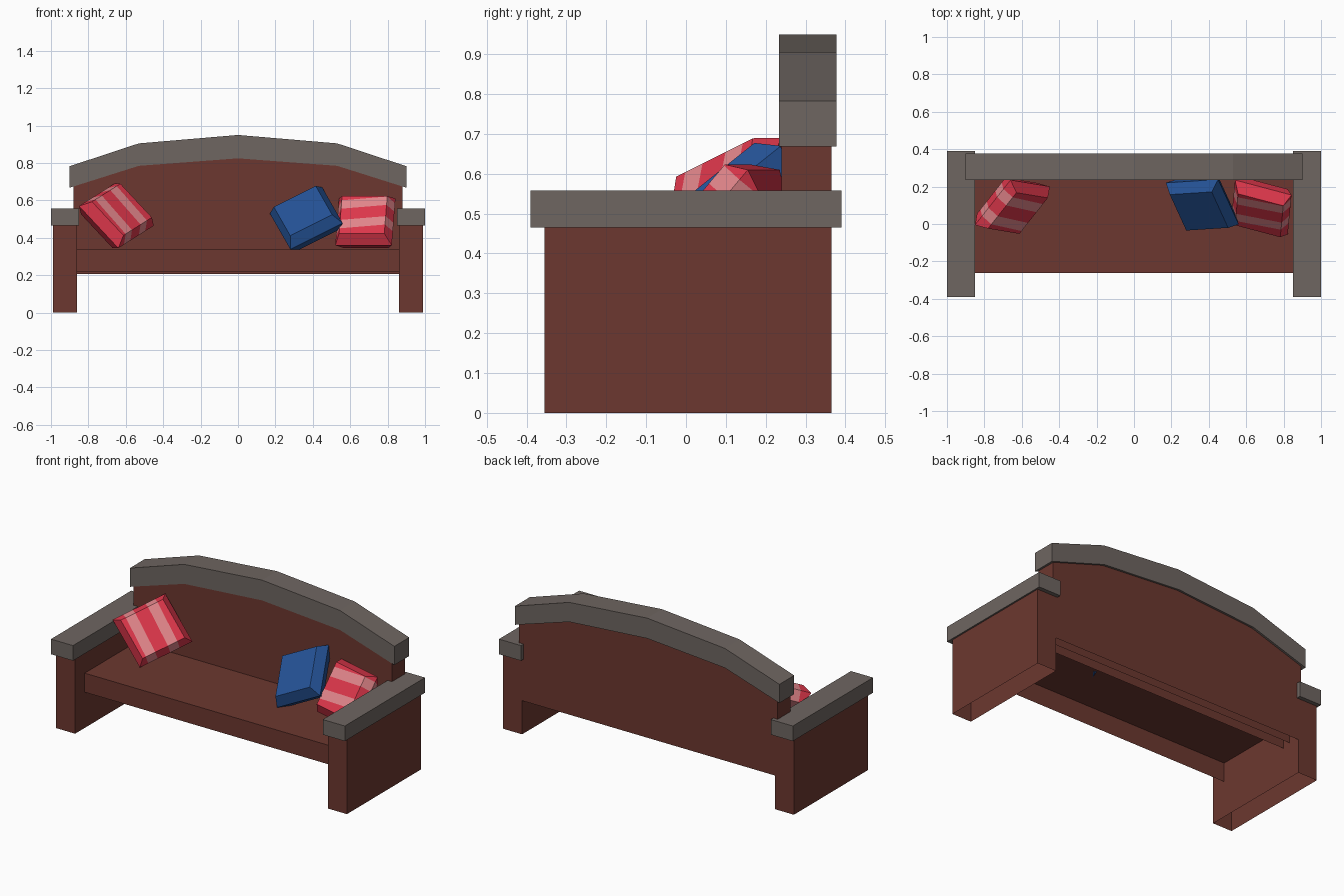
import bpy, bmesh
from mathutils import Vector

if "Cube" in bpy.data.objects:
    bpy.data.objects.remove(bpy.data.objects["Cube"])


def material(name, rgb):
    m = bpy.data.materials.new(name)
    m.diffuse_color = (*rgb, 1)
    m.use_nodes = True
    m.node_tree.nodes["Principled BSDF"].inputs["Base Color"].default_value = m.diffuse_color
    return m


BROWN = material("brown wood", (0.150, 0.039, 0.029))
GREY = material("grey trim", (0.158, 0.133, 0.120))
RED = material("red cloth", (0.73, 0.038, 0.07))
PINK = material("pink stripe", (0.77, 0.24, 0.26))
BLUE = material("blue cloth", (0.018, 0.086, 0.31))


def finish(name, bm, *mats):
    bmesh.ops.recalc_face_normals(bm, faces=bm.faces)
    me = bpy.data.meshes.new(name)
    bm.to_mesh(me)
    bm.free()
    for m in mats:
        me.materials.append(m)
    ob = bpy.data.objects.new(name, me)
    bpy.context.collection.objects.link(ob)
    return ob


def slab(name, profile, y0, y1, mat, open_edges=()):
    """Extrude an (x, z) outline from y0 to y1, leaving chosen edges open."""
    bm = bmesh.new()
    front = [bm.verts.new((x, y0, z)) for x, z in profile]
    back = [bm.verts.new((x, y1, z)) for x, z in profile]
    bm.faces.new(front)
    bm.faces.new(back[::-1])
    n = len(profile)
    for i in range(n):
        if i not in open_edges:
            j = (i + 1) % n
            bm.faces.new((front[j], front[i], back[i], back[j]))
    return finish(name, bm, mat)


def rect(x0, x1, z0, z1):
    return [(x0, z0), (x1, z0), (x1, z1), (x0, z1)]


def mirrored(right_half):
    return right_half + [(-x, z) for x, z in reversed(right_half) if x > 0]


# Hollow arms, open underneath, with grey caps
for side, s in (("left", -1), ("right", 1)):
    slab(side + "_arm", rect(s * 0.86, s * 0.99, 0, 0.47), -0.355, 0.365, BROWN, (0,))
    slab(side + "_arm_cap", rect(s * 0.85, s * 1.0, 0.465, 0.558), -0.39, 0.39, GREY)

# Seat shell, open underneath
slab("seat", rect(-0.86, 0.86, 0.22, 0.337), -0.262, 0.29, BROWN, (0,))

# Arched backrest, open underneath (last edge closes the outline at the bottom)
back = mirrored([(0.86, 0.207), (0.86, 0.48), (0.88, 0.48), (0.88, 0.72),
                 (0.53, 0.83), (0, 0.87)])
slab("backrest", back, 0.24, 0.365, BROWN, (len(back) - 1,))

# Grey arched top rail
upper = [(-0.9, 0.783), (-0.53, 0.905), (0, 0.95), (0.53, 0.905), (0.9, 0.783)]
lower = [(-0.9, 0.668), (-0.53, 0.785), (0, 0.825), (0.53, 0.785), (0.9, 0.668)]
slab("top_rail", upper + lower[::-1], 0.234, 0.378, GREY)


def pillow(name, a, b, d, mats, stripe=None, inset=0.1, h=0.06):
    """Square cushion from three seam corners; stripe is 'u' (a-b) or 'v' (a-d)."""
    a, b, d = Vector(a), Vector(b), Vector(d)
    u, v = b - a, d - a
    n = v.cross(u).normalized()
    bm = bmesh.new()

    def ring(t, off):
        return [bm.verts.new(a + u * p + v * q + n * off)
                for p, q in ((t, t), (1 - t, t), (1 - t, 1 - t), (t, 1 - t))]

    seam = ring(0, 0)
    for off in (h, -h):
        panel = ring(inset, off)
        bm.faces.new(panel)
        for i in range(4):
            j = (i + 1) % 4
            bm.faces.new((seam[i], seam[j], panel[j], panel[i]))
    # Cut the stripes and colour the bands
    if stripe:
        axis = u if stripe == "u" else v
        for t in (0.2, 0.38, 0.62, 0.8):
            bmesh.ops.bisect_plane(bm, geom=bm.verts[:] + bm.edges[:] + bm.faces[:],
                                   plane_co=a + axis * t, plane_no=axis)
        for f in bm.faces:
            t = (f.calc_center_median() - a).dot(axis) / axis.length_squared
            f.material_index = int(0.2 < t < 0.38 or 0.62 < t < 0.8)
    return finish(name, bm, *mats)


# Cushions
pillow("left_striped_pillow", (-0.85, -0.005, 0.57), (-0.66, 0.235, 0.69),
       (-0.64, -0.04, 0.345), (RED, PINK), "u")
pillow("right_striped_pillow", (0.54, 0.235, 0.61), (0.842, 0.155, 0.61),
       (0.52, 0.025, 0.36), (RED, PINK), "v")
pillow("blue_pillow", (0.17, 0.22, 0.53), (0.45, 0.238, 0.67),
       (0.28, -0.02, 0.338), (BLUE,))
